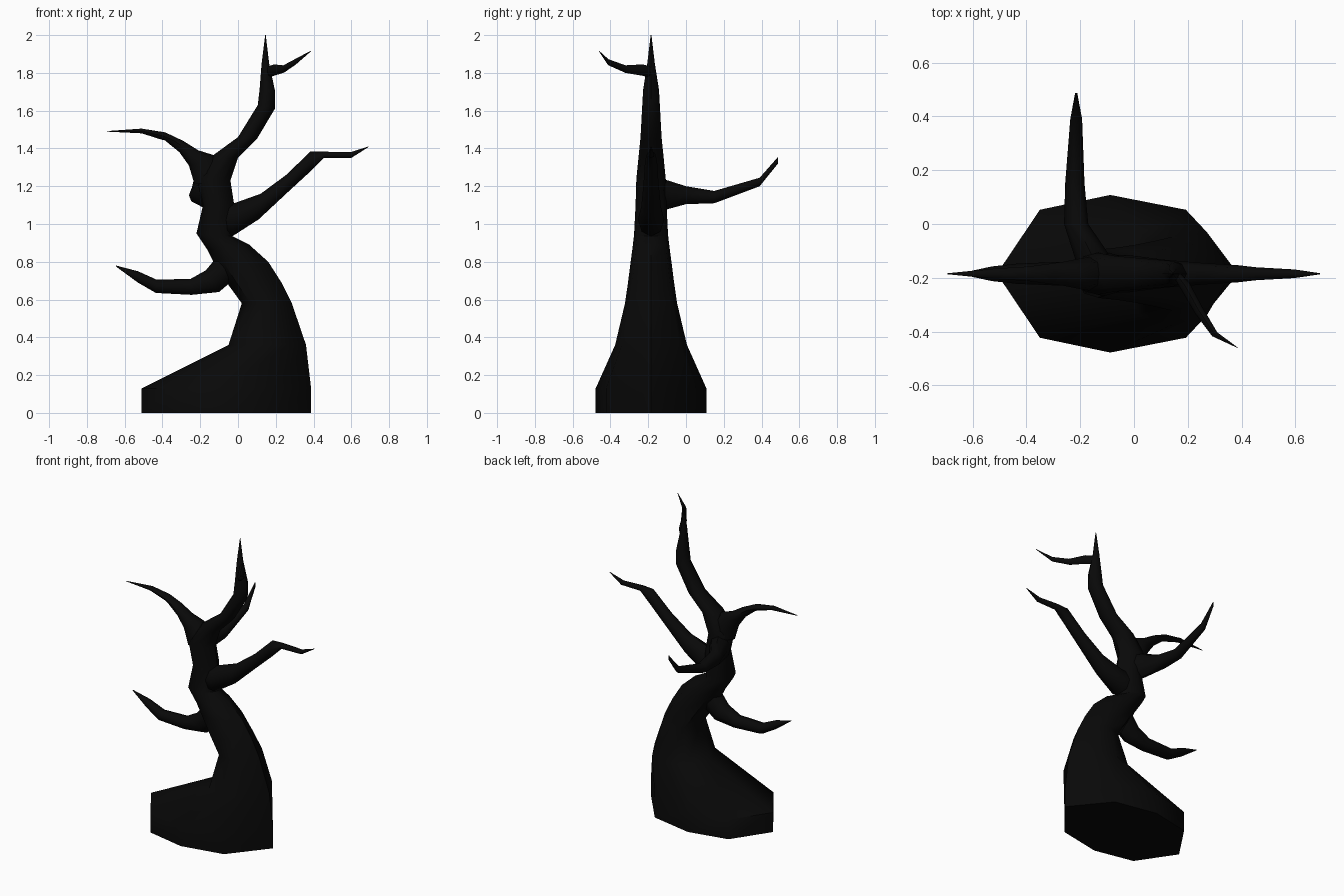
import bpy
import bmesh
from math import cos, sin, pi, copysign, radians
from mathutils import Vector

default_cube = bpy.data.objects.get("Cube")
if default_cube:
    bpy.data.objects.remove(default_cube, do_unlink=True)

# Single near-black bark colour
BARK = (.0025, .0025, .0025, 1)
bark = bpy.data.materials.new("black bark")
bark.use_nodes = True
bark.diffuse_color = BARK
bark.node_tree.nodes["Principled BSDF"].inputs["Base Color"].default_value = BARK

TRUNK_Y = -.185
SIDES = 8


def signed_power(value, power):
    return copysign(abs(value) ** power, value)


def loft(name, sections, pinch=1, boxy=1, lean=0):
    """Skin a limb through sections, each given as (edge, opposite edge, half width vector)."""
    bm = bmesh.new()
    rings = []
    for edge, opposite, width in sections:
        middle = (edge + opposite) / 2
        radius = (opposite - edge) / 2
        ring = []
        for i in range(SIDES):
            angle = 2 * pi * i / SIDES
            along = signed_power(cos(angle), pinch)
            along -= lean * (1 - along * along)
            across = signed_power(sin(angle), boxy)
            ring.append(bm.verts.new(middle + radius * along + width * across))
        rings.append(ring)
    for lower, upper in zip(rings, rings[1:]):
        for i in range(SIDES):
            j = (i + 1) % SIDES
            bm.faces.new((lower[i], lower[j], upper[j], upper[i]))
    bm.faces.new(list(reversed(rings[0])))
    bm.faces.new(rings[-1])
    bmesh.ops.remove_doubles(bm, verts=bm.verts, dist=.0002)
    bmesh.ops.recalc_face_normals(bm, faces=bm.faces)
    mesh = bpy.data.meshes.new(name)
    bm.to_mesh(mesh)
    bm.free()
    mesh.materials.append(bark)
    limb = bpy.data.objects.new(name, mesh)
    bpy.context.scene.collection.objects.link(limb)
    # Soft bark with crisp edges only at the sharpest turns
    bpy.ops.object.select_all(action="DESELECT")
    limb.select_set(True)
    bpy.context.view_layer.objects.active = limb
    bpy.ops.object.shade_smooth_by_angle(angle=radians(50))


def side_limb(name, outline, **shape):
    """Limb lying in the upright plane of the trunk: x, z, x, z, half depth."""
    sections = [
        (Vector((xa, TRUNK_Y, za)), Vector((xb, TRUNK_Y, zb)), Vector((0, depth, 0)))
        for xa, za, xb, zb, depth in outline
    ]
    loft(name, sections, **shape)


def free_limb(name, path, width_direction):
    """Limb running in any direction: x, y, top z, bottom z, half width."""
    direction = Vector(width_direction).normalized()
    sections = [
        (Vector((x, y, top)), Vector((x, y, bottom)), direction * width)
        for x, y, top, bottom, width in path
    ]
    loft(name, sections)


# Leaning trunk with a flared foot, ending in the tall pointed leader
side_limb("trunk", [
    (-.51, 0, .387, 0, .293),
    (-.51, .13, .387, .13, .293),
    (-.05, .36, .36, .36, .19),
    (.02, .58, .285, .58, .138),
    (-.06, .69, .23, .69, .122),
    (-.13, .8, .16, .8, .108),
    (-.16, .86, .06, .89, .098),
    (-.22, .95, -.03, .935, .09),
    (-.185, 1.1, -.02, 1.1, .082),
    (-.22, 1.24, -.04, 1.23, .078),
    (-.13, 1.365, 0, 1.35, .066),
    (0, 1.46, .1, 1.45, .056),
    (.105, 1.63, .195, 1.61, .047),
    (.115, 1.72, .197, 1.7, .042),
    (.125, 1.85, .165, 1.85, .02),
    (.144, 2, .147, 2, .002),
], pinch=1.45, boxy=.6, lean=.06)

# Branches to either side, rooted inside the trunk
side_limb("upper_right_branch", [
    (-.23, 1.21, -.06, 1.23, .065),
    (-.26, 1.31, -.13, 1.365, .058),
    (-.31, 1.38, -.21, 1.39, .045),
    (-.39, 1.445, -.29, 1.44, .034),
    (-.4, 1.445, -.385, 1.485, .027),
    (-.51, 1.48, -.51, 1.505, .02),
    (-.693, 1.489, -.693, 1.492, .002),
])
side_limb("lower_right_branch", [
    (-.03, .7, -.1, .84, .065),
    (-.1, .64, -.17, .755, .055),
    (-.245, .625, -.25, .71, .045),
    (-.435, .635, -.43, .705, .038),
    (-.53, .69, -.53, .75, .027),
    (-.645, .774, -.645, .78, .002),
])
side_limb("left_branch", [
    (-.12, .95, -.1, 1.1, .07),
    (-.03, .935, -.02, 1.11, .07),
    (.11, 1.025, .12, 1.16, .052),
    (.26, 1.165, .255, 1.26, .04),
    (.385, 1.28, .385, 1.385, .032),
    (.455, 1.35, .455, 1.383, .024),
    (.6, 1.35, .595, 1.38, .016),
    (.692, 1.408, .692, 1.411, .002),
])

# Branch sweeping out behind and a twig reaching forward near the tip
free_limb("back_branch", [
    (-.13, -.19, 1.24, 1.06, .07),
    (-.16, -.11, 1.235, 1.075, .065),
    (-.215, 0, 1.2, 1.105, .045),
    (-.22, .15, 1.175, 1.11, .036),
    (-.215, .39, 1.245, 1.2, .022),
    (-.215, .487, 1.355, 1.32, .004),
], (1, 0, 0))
free_limb("front_twig", [
    (.16, -.19, 1.835, 1.775, .014),
    (.19, -.23, 1.845, 1.785, .02),
    (.24, -.32, 1.84, 1.8, .018),
    (.3, -.41, 1.872, 1.84, .012),
    (.385, -.46, 1.917, 1.913, .001),
], (.8, .6, 0))
